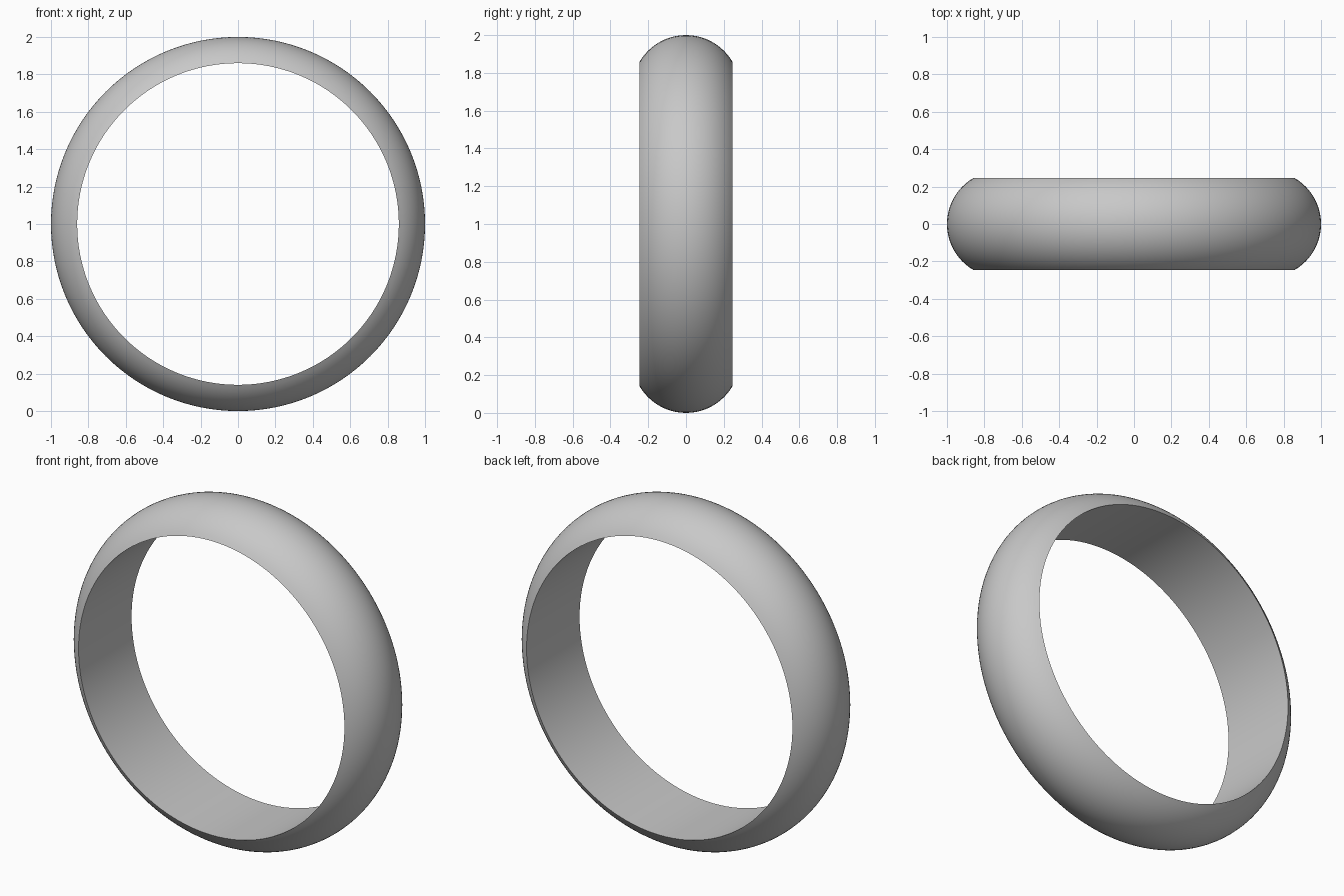
import bpy, bmesh, math

cube = bpy.data.objects.get("Cube")
if cube:
    bpy.data.objects.remove(cube, do_unlink=True)

SEGMENTS = 128          # steps around the band
ARC_STEPS = 24          # steps across the domed outside
OUTER, INNER, HALF_WIDTH = 1.0, 0.86, 0.245

# Plain grey metal
grey = bpy.data.materials.new("plain_grey")
grey.use_nodes = True
colour = (0.58, 0.58, 0.58, 1)
grey.diffuse_color = colour
grey.node_tree.nodes["Principled BSDF"].inputs["Base Color"].default_value = colour

# D-shaped section: circular dome outside, straight bore inside
rise = OUTER - INNER
dome = (HALF_WIDTH ** 2 + rise ** 2) / (2 * rise)
half_angle = math.asin(HALF_WIDTH / dome)
section = []
for i in range(ARC_STEPS + 1):
    a = half_angle * (2 * i / ARC_STEPS - 1)
    section.append((OUTER - dome + dome * math.cos(a), dome * math.sin(a)))

# Sweep the section around the y axis
bm = bmesh.new()
rings = []
for s in range(SEGMENTS):
    t = 2 * math.pi * s / SEGMENTS
    rings.append([bm.verts.new((r * math.cos(t), y, 1 + r * math.sin(t)))
                  for r, y in section])
for s, ring in enumerate(rings):
    following = rings[(s + 1) % SEGMENTS]
    for i in range(len(section)):
        j = (i + 1) % len(section)
        bm.faces.new((ring[i], ring[j], following[j], following[i]))
bmesh.ops.recalc_face_normals(bm, faces=bm.faces)

mesh = bpy.data.meshes.new("ring_band")
bm.to_mesh(mesh)
bm.free()
mesh.materials.append(grey)
band = bpy.data.objects.new("ring_band", mesh)
bpy.context.collection.objects.link(band)

# Smooth the dome and bore, keep the two rims sharp
bpy.ops.object.select_all(action='DESELECT')
band.select_set(True)
bpy.context.view_layer.objects.active = band
bpy.ops.object.shade_smooth_by_angle(angle=math.radians(30))
